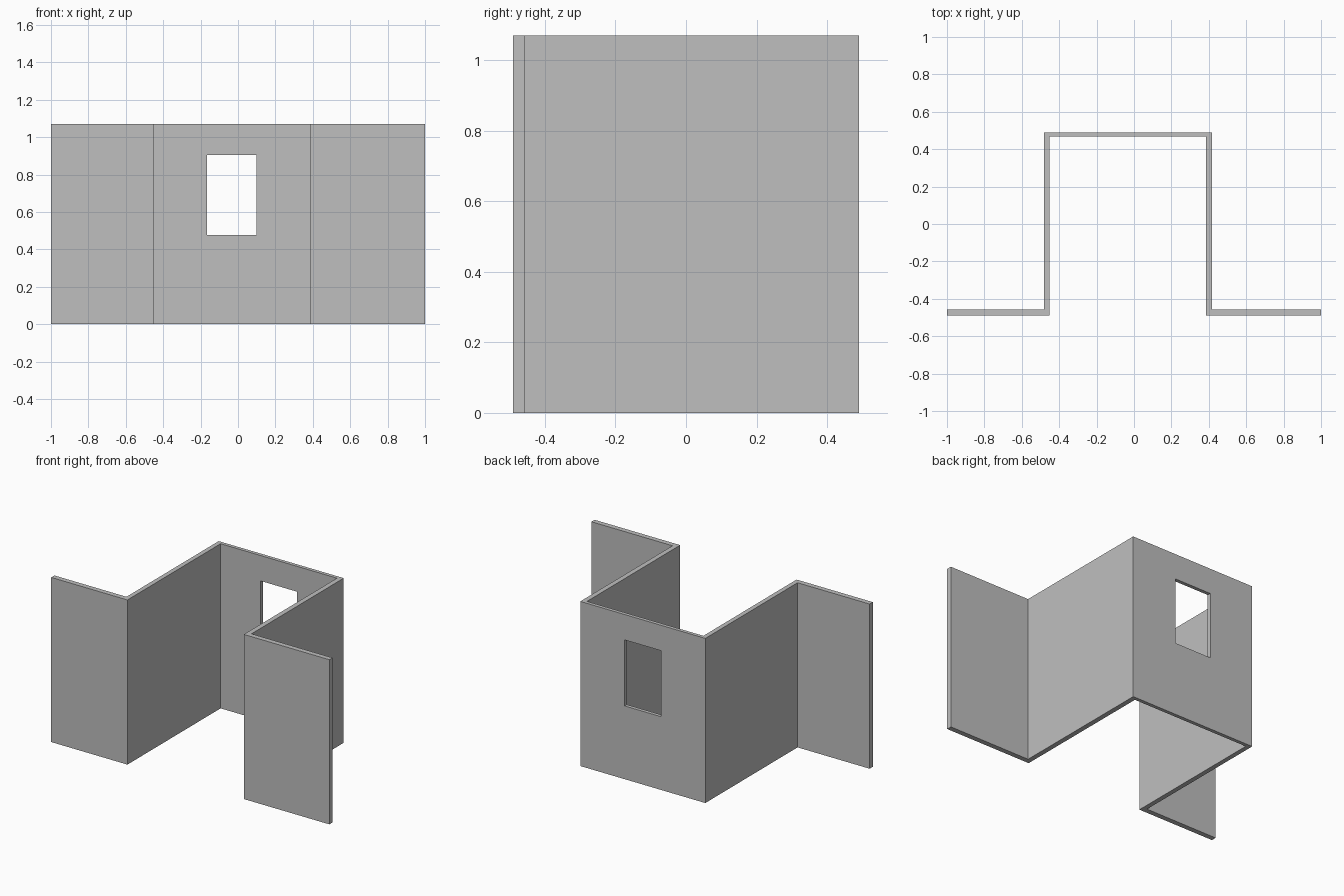
import bpy
import bmesh

cube = bpy.data.objects.get("Cube")
if cube:
    bpy.data.objects.remove(cube, do_unlink=True)

HEIGHT = 1.07

# Single plain grey
grey = bpy.data.materials.new("plaster_grey")
grey.use_nodes = True
colour = (0.52, 0.52, 0.52, 1)
grey.diffuse_color = colour
grey.node_tree.nodes["Principled BSDF"].inputs["Base Color"].default_value = colour


def prism(name, outline, z0, z1):
    """Extrude a flat outline straight up into a closed solid."""
    bm = bmesh.new()
    base = bm.faces.new([bm.verts.new((x, y, z0)) for x, y in outline])
    top = bmesh.ops.extrude_face_region(bm, geom=[base])["geom"]
    verts = [v for v in top if isinstance(v, bmesh.types.BMVert)]
    bmesh.ops.translate(bm, verts=verts, vec=(0, 0, z1 - z0))
    # keep the base so the solid stays closed
    if not base.is_valid:
        bmesh.ops.holes_fill(bm, edges=bm.edges[:])
    bmesh.ops.recalc_face_normals(bm, faces=bm.faces[:])
    mesh = bpy.data.meshes.new(name)
    bm.to_mesh(mesh)
    bm.free()
    mesh.materials.append(grey)
    obj = bpy.data.objects.new(name, mesh)
    bpy.context.collection.objects.link(obj)
    return obj


# Folded wall: two front wings, two side walls and a back wall
front, wing_back = -0.49, -0.457
back, back_inner = 0.49, 0.467
left_in, left_out = 0.385, 0.417
right_in, right_out = -0.452, -0.482
walls = prism("alcove_walls", [
    (-1, front), (right_in, front), (right_in, back_inner),
    (left_in, back_inner), (left_in, front), (1, front),
    (1, wing_back), (left_out, wing_back), (left_out, back),
    (right_out, back), (right_out, wing_back), (-1, wing_back),
], 0, HEIGHT)

# Window opening through the back wall
x0, x1 = -0.165, 0.098
y0, y1 = back_inner - 0.1, back + 0.1
cutter = prism("window_cutter", [(x0, y0), (x1, y0), (x1, y1), (x0, y1)], 0.476, 0.905)
cutter.hide_render = True
cut = walls.modifiers.new("window_opening", "BOOLEAN")
cut.operation = "DIFFERENCE"
cut.solver = "EXACT"
cut.object = cutter

# Bake the opening and discard the cutter
bpy.context.view_layer.objects.active = walls
bpy.ops.object.modifier_apply(modifier=cut.name)
bpy.data.objects.remove(cutter, do_unlink=True)
